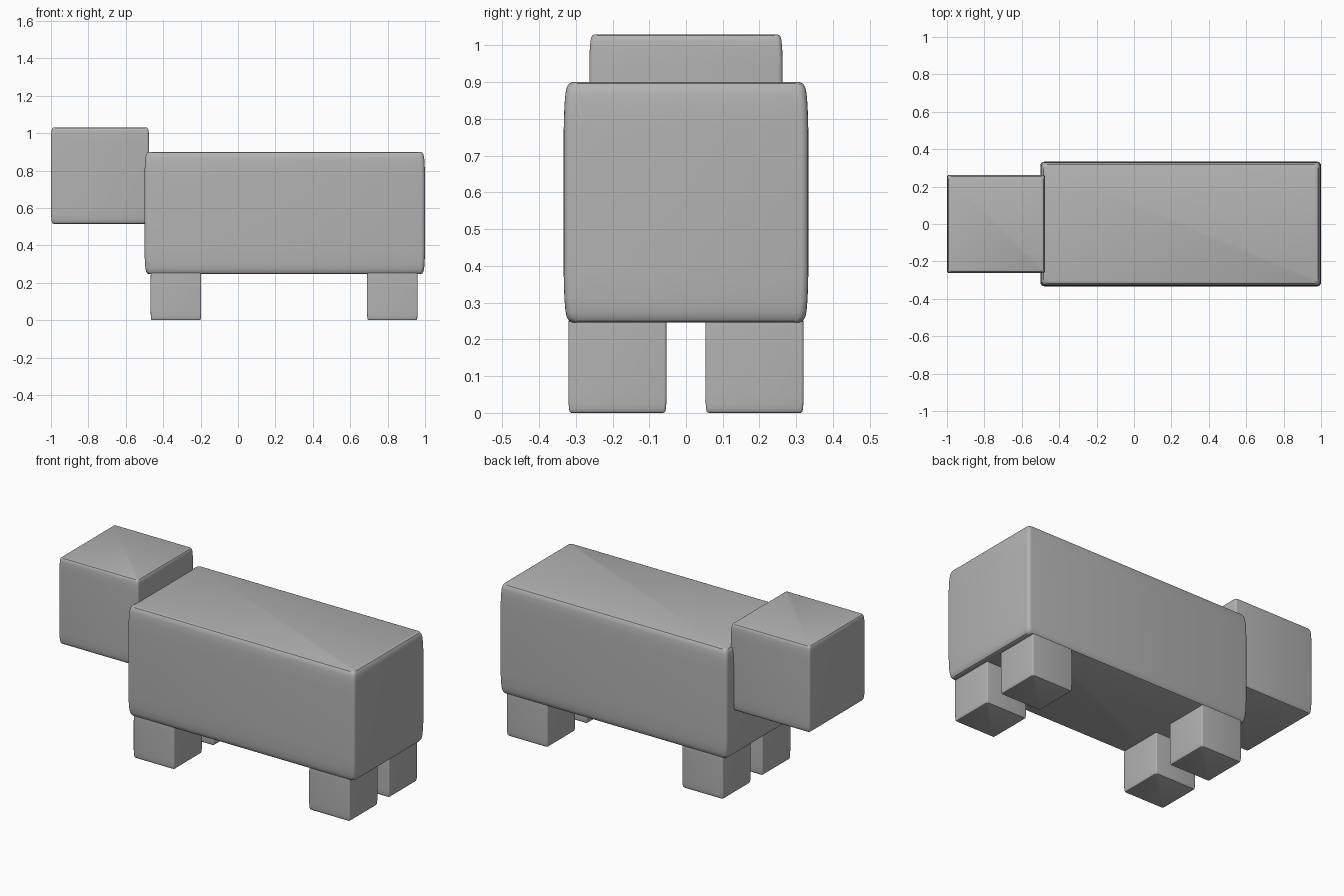
import bpy, bmesh, math

if "Cube" in bpy.data.objects:
    bpy.data.objects.remove(bpy.data.objects["Cube"])

grey = bpy.data.materials.new("plain grey")
grey.diffuse_color = (0.45, 0.45, 0.45, 1)
grey.use_nodes = True
grey.node_tree.nodes["Principled BSDF"].inputs["Base Color"].default_value = grey.diffuse_color

# Edge softening: (distance below the top / bottom, inset of the outline)
SOFT = [(0.0, 0.024), (0.004, 0.015), (0.013, 0.009), (0.03, 0.005),
        (0.065, 0.002), (0.135, 0.0)]


def outline(hx, hy, r, steps=4):
    """Rectangle with small rounded corners."""
    pts = []
    for k, (sx, sy) in enumerate([(1, 1), (-1, 1), (-1, -1), (1, -1)]):
        for i in range(steps + 1):
            a = math.radians(90 * (k + i / steps))
            pts.append((sx * (hx - r) + r * math.cos(a),
                        sy * (hy - r) + r * math.sin(a)))
    return pts


def soft_block(name, lo, hi, scale):
    """Box whose sides swell gently and whose edges are rounded."""
    cx, cy = (lo[0] + hi[0]) / 2, (lo[1] + hi[1]) / 2
    hx, hy = (hi[0] - lo[0]) / 2, (hi[1] - lo[1]) / 2
    levels = [(lo[2] + d * scale, s * scale) for d, s in SOFT]
    levels += [(hi[2] - d * scale, s * scale) for d, s in reversed(SOFT)]
    bm = bmesh.new()
    rings = []
    for z, inset in levels:
        pts = outline(hx - inset, hy - inset, 0.02 * scale)
        rings.append([bm.verts.new((cx + x, cy + y, z)) for x, y in pts])
    n = len(rings[0])
    for a, b in zip(rings, rings[1:]):
        for i in range(n):
            j = (i + 1) % n
            bm.faces.new((a[i], a[j], b[j], b[i]))
    bm.faces.new(list(reversed(rings[0])))
    bm.faces.new(rings[-1])
    mesh = bpy.data.meshes.new(name)
    bm.to_mesh(mesh)
    bm.free()
    mesh.materials.append(grey)
    ob = bpy.data.objects.new(name, mesh)
    bpy.context.collection.objects.link(ob)
    bpy.context.view_layer.objects.active = ob
    ob.select_set(True)
    bpy.ops.object.shade_smooth_by_angle(angle=math.radians(30))
    ob.select_set(False)


# Body and head
soft_block("body", (-0.5, -0.333, 0.246), (1.0, 0.333, 0.9), 1.0)
soft_block("head", (-1.0, -0.263, 0.515), (-0.475, 0.263, 1.03), 0.6)

# Four legs, mirrored left and right
for end, x0, x1 in (("front", -0.467, -0.197), ("rear", 0.69, 0.96)):
    soft_block(end + "_leg_near", (x0, -0.32, 0), (x1, -0.053, 0.27), 0.35)
    soft_block(end + "_leg_far", (x0, 0.053, 0), (x1, 0.32, 0.27), 0.35)
